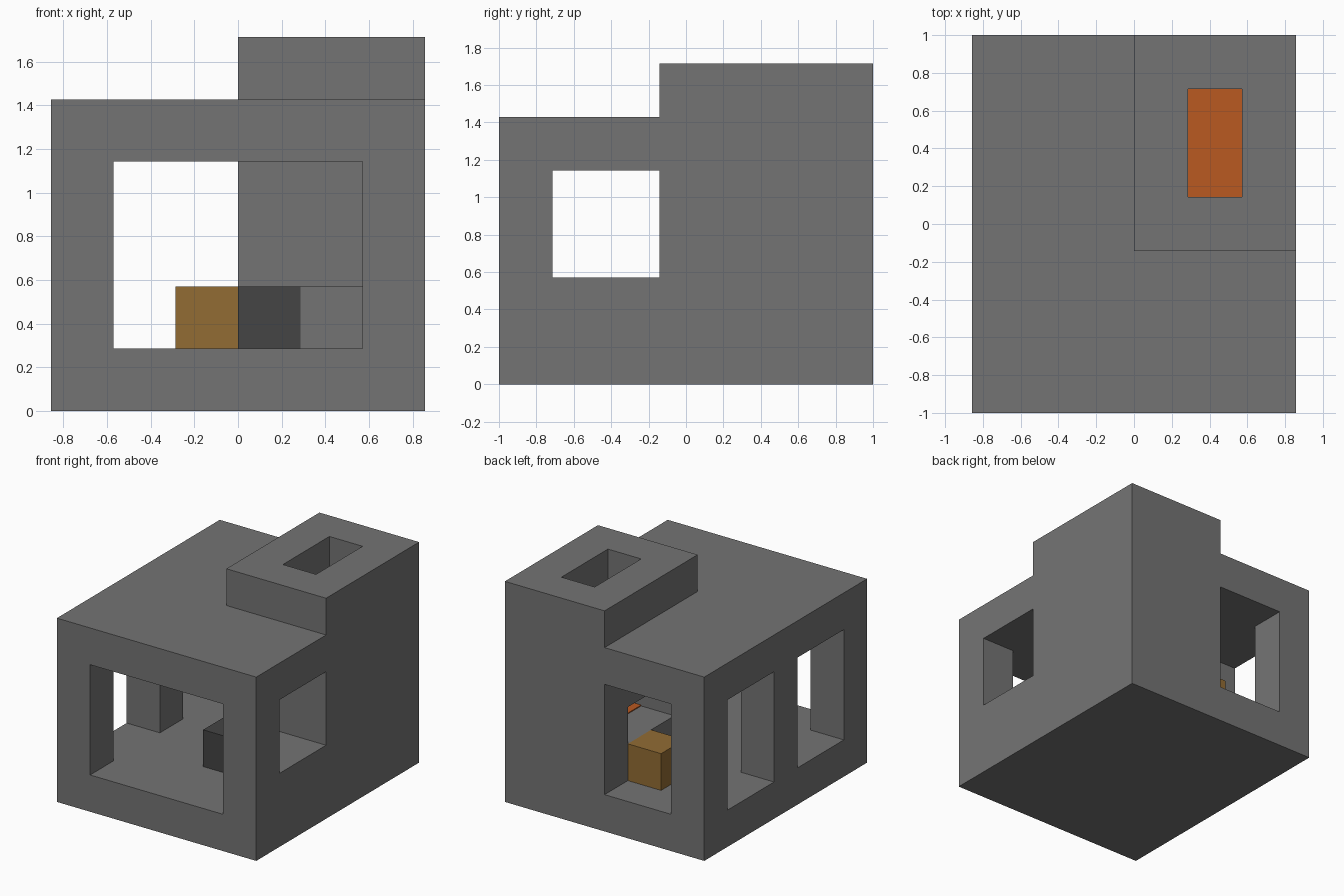
import bpy
import bmesh

U = 1 / 7  # one building module

if "Cube" in bpy.data.objects:
    bpy.data.objects.remove(bpy.data.objects["Cube"], do_unlink=True)


def material(name, r, g, b):
    mat = bpy.data.materials.new(name)
    mat.use_nodes = True
    mat.diffuse_color = (r, g, b, 1)
    bsdf = next(n for n in mat.node_tree.nodes if n.type == 'BSDF_PRINCIPLED')
    bsdf.inputs["Base Color"].default_value = (r, g, b, 1)
    return mat


def box(name, x, y, z, mat=None):
    """Box from (low, high) spans given in modules."""
    bm = bmesh.new()
    bmesh.ops.create_cube(bm, size=1)
    for v in bm.verts:
        v.co = [U * (span[0] if c < 0 else span[1]) for c, span in zip(v.co, (x, y, z))]
    mesh = bpy.data.meshes.new(name)
    bm.to_mesh(mesh)
    bm.free()
    obj = bpy.data.objects.new(name, mesh)
    bpy.context.collection.objects.link(obj)
    if mat:
        mesh.materials.append(mat)
    return obj


def combine(target, other, operation):
    """Apply a boolean and discard the helper object."""
    mod = target.modifiers.new("Boolean", 'BOOLEAN')
    mod.operation = operation
    mod.solver = 'EXACT'
    mod.object = other
    bpy.context.view_layer.objects.active = target
    bpy.ops.object.modifier_apply(modifier=mod.name)
    bpy.data.objects.remove(other, do_unlink=True)


stone = material("grey stone", 0.175, 0.175, 0.175)
iron = material("dark iron", 0.058, 0.058, 0.058)
wood = material("brown wood", 0.287, 0.15, 0.034)
fire = material("orange embers", 0.49, 0.1, 0.015)

# House shell with the chimney stack on its rear left corner
house = box("house_shell", (-6, 6), (-7, 7), (0, 10), stone)
combine(house, box("chimney", (0, 6), (-1, 7), (9, 12), stone), 'UNION')

# Rooms, openings, firebox and flue
openings = {
    "hall": ((-4, 0), (-8, 8), (2, 8)),
    "front_room": ((-1, 4), (-8, -1), (2, 8)),
    "left_wall_front_window": ((-7, -3), (-5, -1), (2, 8)),
    "left_wall_rear_window": ((-7, -3), (1, 5), (2, 8)),
    "right_wall_window": ((3, 7), (-5, -1), (4, 8)),
    "firebox": ((-1, 4), (1, 5), (4, 6)),
    "flue": ((2, 4), (1, 5), (5, 13)),
}
for name, spans in openings.items():
    combine(house, box(name, *spans), 'DIFFERENCE')

# Merge leftover coplanar faces
bm = bmesh.new()
bm.from_mesh(house.data)
bmesh.ops.remove_doubles(bm, verts=bm.verts, dist=0.0001)
bmesh.ops.dissolve_limit(bm, angle_limit=0.01, verts=bm.verts, edges=bm.edges)
bm.to_mesh(house.data)
bm.free()

# Furnishings
box("counter", (2, 4), (-3, -1), (2, 4), stone)
box("stove", (0, 2), (-3, -1), (2, 4), iron)
box("wooden_crate", (-2, 0), (3, 5), (2, 4), wood)
box("fire_embers", (2, 4), (1, 5), (4, 4.05), fire)
